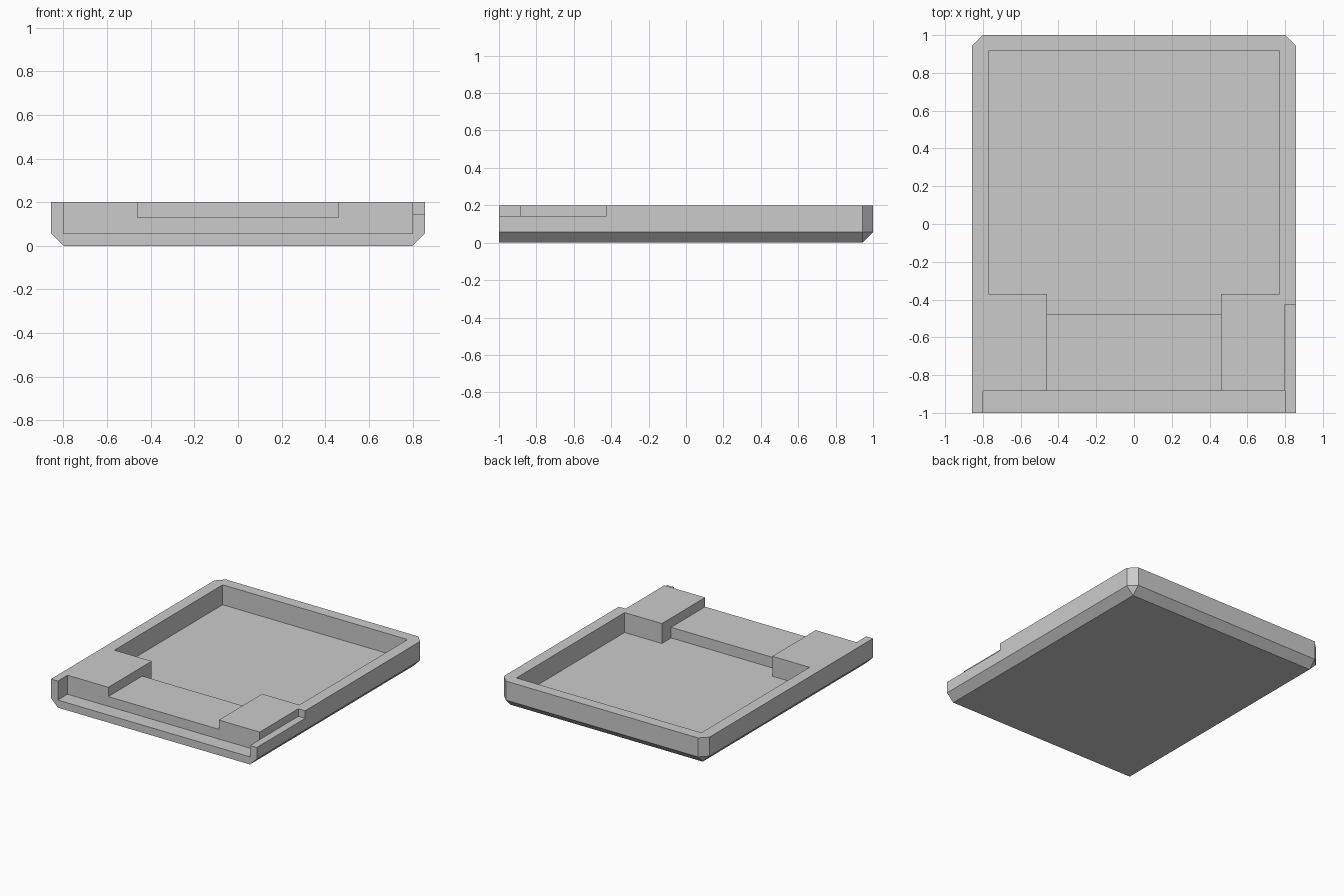
import bpy
import bmesh

cube = bpy.data.objects.get("Cube")
if cube:
    bpy.data.objects.remove(cube, do_unlink=True)

HALF_W, HALF_L, HEIGHT = 0.857, 1.0, 0.2
CHAMFER = 0.057
FLOOR = 0.05
ABOVE = 0.3
INNER_W = HALF_W - CHAMFER
LEDGE_Y = -0.885
THROAT_W = 0.46

grey = bpy.data.materials.new("plain grey")
grey.use_nodes = True
colour = (0.6, 0.6, 0.6, 1)
grey.diffuse_color = colour
grey.node_tree.nodes["Principled BSDF"].inputs["Base Color"].default_value = colour


def make_object(name, bm):
    bmesh.ops.recalc_face_normals(bm, faces=bm.faces)
    mesh = bpy.data.meshes.new(name)
    bm.to_mesh(mesh)
    bm.free()
    mesh.materials.append(grey)
    obj = bpy.data.objects.new(name, mesh)
    bpy.context.collection.objects.link(obj)
    return obj


def prism(name, outline, bottom):
    """Extrude a plan outline from bottom to above the tray."""
    bm = bmesh.new()
    face = bm.faces.new([bm.verts.new((x, y, bottom)) for x, y in outline])
    grown = bmesh.ops.extrude_face_region(bm, geom=[face])["geom"]
    verts = [v for v in grown if isinstance(v, bmesh.types.BMVert)]
    bmesh.ops.translate(bm, verts=verts, vec=(0, 0, ABOVE - bottom))
    return make_object(name, bm)


def rectangle(x0, x1, y0, y1):
    return [(x0, y0), (x1, y0), (x1, y1), (x0, y1)]


def tray_body():
    """Slab with sloped lower edges and clipped back corners."""
    bm = bmesh.new()
    back = HALF_L - CHAMFER
    for side in (-1, 1):
        for y in (-HALF_L, back):
            bm.verts.new((side * INNER_W, y, 0))
        for z in (CHAMFER, HEIGHT):
            for x, y in ((HALF_W, -HALF_L), (HALF_W, back), (INNER_W, HALF_L)):
                bm.verts.new((side * x, y, z))
    bmesh.ops.convex_hull(bm, input=bm.verts)
    bmesh.ops.dissolve_limit(bm, angle_limit=0.01, verts=bm.verts, edges=bm.edges)
    return make_object("tray", bm)


tray = tray_body()

# Main pocket with its narrow throat at the front
half = [(THROAT_W, -0.48), (THROAT_W, -0.37), (0.77, -0.37), (0.77, 0.917)]
pocket = half + [(-x, y) for x, y in reversed(half)]

cutters = [
    prism("pocket_cutter", pocket, FLOOR),
    # Shallow channel between the two front blocks
    prism("channel_cutter", rectangle(-THROAT_W, THROAT_W, -0.95, -0.48), 0.13),
    # Low ledge along the front
    prism("ledge_cutter", rectangle(-INNER_W, INNER_W, -1.1, LEDGE_Y), CHAMFER),
    # Notch in the left rim
    prism("rim_notch_cutter", rectangle(INNER_W, 1, -1.1, -0.425), 0.143),
]

bpy.context.view_layer.objects.active = tray
for cutter in cutters:
    cutter.hide_render = True
    cut = tray.modifiers.new(cutter.name, "BOOLEAN")
    cut.operation = "DIFFERENCE"
    cut.solver = "EXACT"
    cut.object = cutter
    bpy.ops.object.modifier_apply(modifier=cut.name)
    bpy.data.objects.remove(cutter, do_unlink=True)
